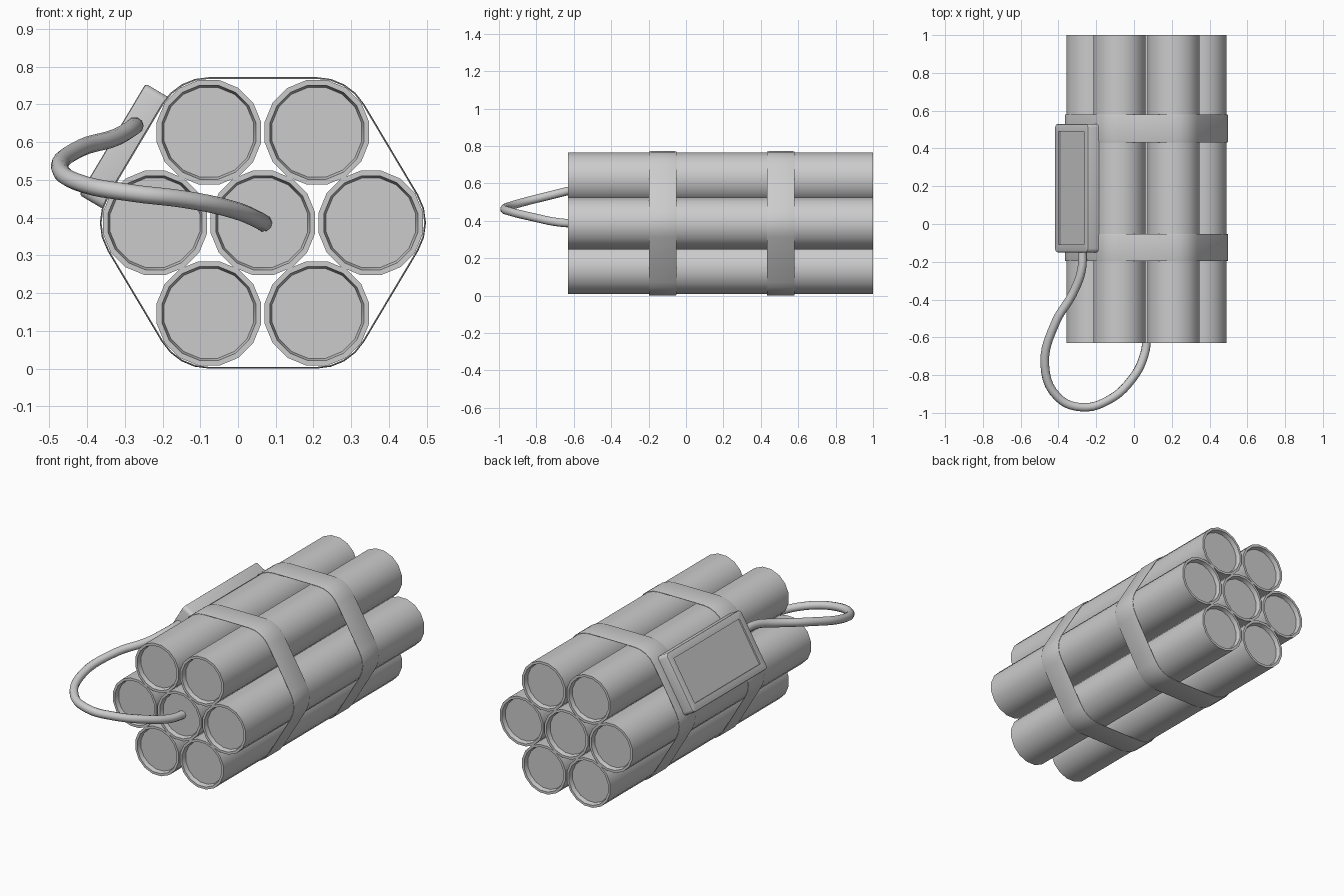
import bpy, bmesh
from math import sin, cos, pi, atan2
from mathutils import Vector, Matrix

if "Cube" in bpy.data.objects:
    bpy.data.objects.remove(bpy.data.objects["Cube"])


def finish(bm, name, angle=40):
    bmesh.ops.recalc_face_normals(bm, faces=bm.faces[:])
    me = bpy.data.meshes.new(name)
    bm.to_mesh(me)
    bm.free()
    ob = bpy.data.objects.new(name, me)
    bpy.context.collection.objects.link(ob)
    bpy.ops.object.select_all(action='DESELECT')
    ob.select_set(True)
    bpy.context.view_layer.objects.active = ob
    bpy.ops.object.shade_smooth_by_angle(angle=angle * pi / 180)
    return ob


def loft(bm, rings, close=False):
    """Bridge equal-length closed rings of points with quads."""
    vr = [[bm.verts.new(p) for p in r] for r in rings]
    pairs = list(zip(vr, vr[1:])) + ([(vr[-1], vr[0])] if close else [])
    for a, b in pairs:
        for i in range(len(a)):
            j = (i + 1) % len(a)
            bm.faces.new((a[i], a[j], b[j], b[i]))
    return vr


Y0, Y1 = -0.63, 1.0
CX, CZ = 0.066, 0.386
# outer stick centres, counter-clockwise
outer = [(CX + dx, CZ + dz) for dx, dz in
         [(.286, 0), (.143, .24), (-.143, .24), (-.286, 0), (-.143, -.24), (.143, -.24)]]

# sticks: 16-sided tubes with recessed end caps
SIDES = 16
for k, (x, z) in enumerate([(CX, CZ)] + outer):
    bm = bmesh.new()
    prof = [(Y0 + .025, .121), (Y0, .127), (Y0, .141),
            (Y1, .141), (Y1, .127), (Y1 - .025, .121)]
    rings = [[(x + r * cos((i + .5) * 2 * pi / SIDES), y, z + r * sin((i + .5) * 2 * pi / SIDES))
              for i in range(SIDES)] for y, r in prof]
    vr = loft(bm, rings)
    bm.faces.new(vr[0])
    bm.faces.new(vr[-1])
    finish(bm, "stick_%d" % k)


def hull(r, y, steps=4):
    """Outline of a belt pulled tight round the bundle."""
    pts = []
    for i, (x, z) in enumerate(outer):
        px, pz = outer[i - 1]
        nx, nz = outer[(i + 1) % 6]
        a0 = atan2(z - pz, x - px) - pi / 2
        a1 = atan2(nz - z, nx - x) - pi / 2
        d = (a1 - a0) % (2 * pi)
        for s in range(steps + 1):
            a = a0 + d * s / steps
            pts.append((x + r * cos(a), y, z + r * sin(a)))
    return pts


# two straps with softened edges
for k, (a, b) in enumerate([(-.197, -.052), (.432, .58)]):
    bm = bmesh.new()
    prof = [(a, .1415), (a, .1438), (a + .008, .146),
            (b - .008, .146), (b, .1438), (b, .1415)]
    loft(bm, [hull(r, y) for y, r in prof], close=True)
    finish(bm, "strap_%d" % k)

# timer box on the sloping upper left side, with a sunken panel
n = Vector((-.859, 0, .512))
u = Vector((.512, 0, .859))
bm = bmesh.new()
bmesh.ops.create_cube(bm, size=1, matrix=Matrix.Diagonal((.343, .68, .068, 1)))
corners = [e for e in bm.edges if abs(e.verts[0].co.z - e.verts[1].co.z) > .01]
bmesh.ops.bevel(bm, geom=corners, offset=.02, segments=3, profile=.5, affect='EDGES')
top = max(bm.faces, key=lambda f: f.calc_center_median().z)
bmesh.ops.bevel(bm, geom=list(top.edges), offset=.007, segments=2, profile=.5, affect='EDGES')
bm.faces.ensure_lookup_table()
top = max(bm.faces, key=lambda f: f.calc_center_median().z)
bmesh.ops.inset_region(bm, faces=[top], thickness=.034, depth=0)
bmesh.ops.inset_region(bm, faces=[top], thickness=.003, depth=-.008)
c = Vector((-.3325, .19, .6075)) - n * .034
m = Matrix.Identity(4)
for i, axis in enumerate((u, Vector((0, 1, 0)), n)):
    m.col[i] = axis.to_4d() * 1
    m[3][i] = 0
m.translation = c
bm.transform(m)
finish(bm, "timer_box", 35)

# cable looping from the box into the middle stick
path = [(-.275, -.12, .643), (-.277, -.24, .64), (-.325, -.37, .612), (-.415, -.52, .585),
        (-.472, -.75, .53), (-.405, -.915, .487), (-.28, -.97, .465), (-.14, -.935, .448),
        (-.01, -.82, .42), (.055, -.69, .393), (.07, -.58, .384)]
cu = bpy.data.curves.new("cable", 'CURVE')
cu.dimensions = '3D'
cu.bevel_depth = .023
cu.bevel_resolution = 3
cu.resolution_u = 5
cu.use_fill_caps = True
sp = cu.splines.new('BEZIER')
sp.bezier_points.add(len(path) - 1)
for bp, p in zip(sp.bezier_points, path):
    bp.co = p
    bp.handle_left_type = bp.handle_right_type = 'AUTO'
sp.use_smooth = True
bpy.context.collection.objects.link(bpy.data.objects.new("cable", cu))
